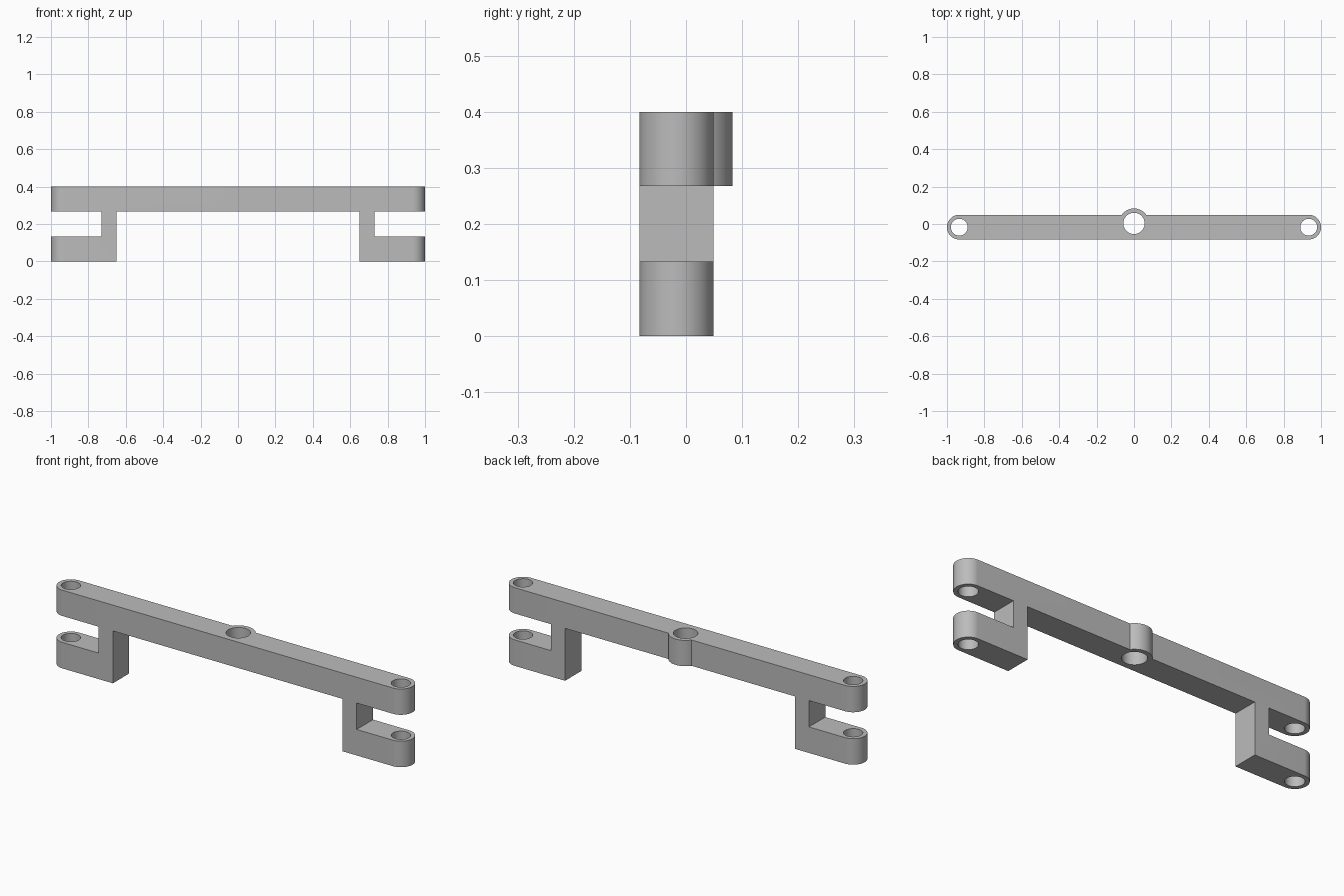
import bpy
import math

cube = bpy.data.objects.get("Cube")
if cube:
    bpy.data.objects.remove(cube, do_unlink=True)

HEIGHT = 0.4
BAR_Y = -0.017       # centre line of the bar
END_R = 0.066        # radius of the rounded ends
PIN_X = 1 - END_R    # pin hole position
ARM_TOP = 0.133
BAR_BOTTOM = 0.268
POST_IN, POST_OUT = 0.65, 0.73

# One material for the whole part
grey = bpy.data.materials.new("plain_grey")
grey.use_nodes = True
colour = (0.5, 0.5, 0.5, 1)
grey.diffuse_color = colour
grey.node_tree.nodes["Principled BSDF"].inputs["Base Color"].default_value = colour


def prism(name, outline, z0, z1):
    """Extrude a flat outline from z0 to z1."""
    n = len(outline)
    verts = [(x, y, z) for z in (z0, z1) for x, y in outline]
    faces = [tuple(reversed(range(n))), tuple(range(n, 2 * n))]
    faces += [(i, (i + 1) % n, n + (i + 1) % n, n + i) for i in range(n)]
    mesh = bpy.data.meshes.new(name)
    mesh.from_pydata(verts, [], faces)
    mesh.materials.append(grey)
    obj = bpy.data.objects.new(name, mesh)
    bpy.context.collection.objects.link(obj)
    return obj


def arc(cx, cy, r, start, sweep, steps):
    angles = [math.radians(start + sweep * i / steps) for i in range(steps + 1)]
    return [(cx + r * math.cos(a), cy + r * math.sin(a)) for a in angles]


def cylinder(name, x, y, r, z0, z1):
    return prism(name, arc(x, y, r, 0, 360, 64)[:-1], z0, z1)


def box(name, x0, x1, z0, z1):
    return prism(name, [(x0, -0.3), (x1, -0.3), (x1, 0.3), (x0, 0.3)], z0, z1)


def combine(body, other, operation):
    mod = body.modifiers.new(other.name, "BOOLEAN")
    mod.operation = operation
    mod.solver = "EXACT"
    mod.object = other
    bpy.context.view_layer.objects.active = body
    bpy.ops.object.modifier_apply(modifier=mod.name)
    bpy.data.objects.remove(other, do_unlink=True)


# Bar with rounded ends, at full height before cutting
outline = arc(PIN_X, BAR_Y, END_R, -90, 180, 32) + arc(-PIN_X, BAR_Y, END_R, 90, 180, 32)
bracket = prism("clevis_bracket", outline, 0, HEIGHT)

# Open middle below the bar, and the slots outside each post
combine(bracket, box("middle_gap", -POST_IN, POST_IN, -0.1, BAR_BOTTOM), "DIFFERENCE")
for side in (-1, 1):
    x0, x1 = sorted((side * POST_OUT, side * 1.1))
    combine(bracket, box("slot", x0, x1, ARM_TOP, BAR_BOTTOM), "DIFFERENCE")

# Boss bulging from the back of the bar
combine(bracket, cylinder("centre_boss", 0, 0.003, 0.08, BAR_BOTTOM, HEIGHT), "UNION")

# Vertical holes
for x, y, r in ((-PIN_X, BAR_Y, 0.045), (PIN_X, BAR_Y, 0.045), (0, 0.003, 0.057)):
    combine(bracket, cylinder("hole", x, y, r, -0.1, HEIGHT + 0.1), "DIFFERENCE")

# Smooth curves, sharp edges
bpy.ops.object.select_all(action="DESELECT")
bracket.select_set(True)
bpy.context.view_layer.objects.active = bracket
bpy.ops.object.shade_smooth_by_angle(angle=math.radians(30))
